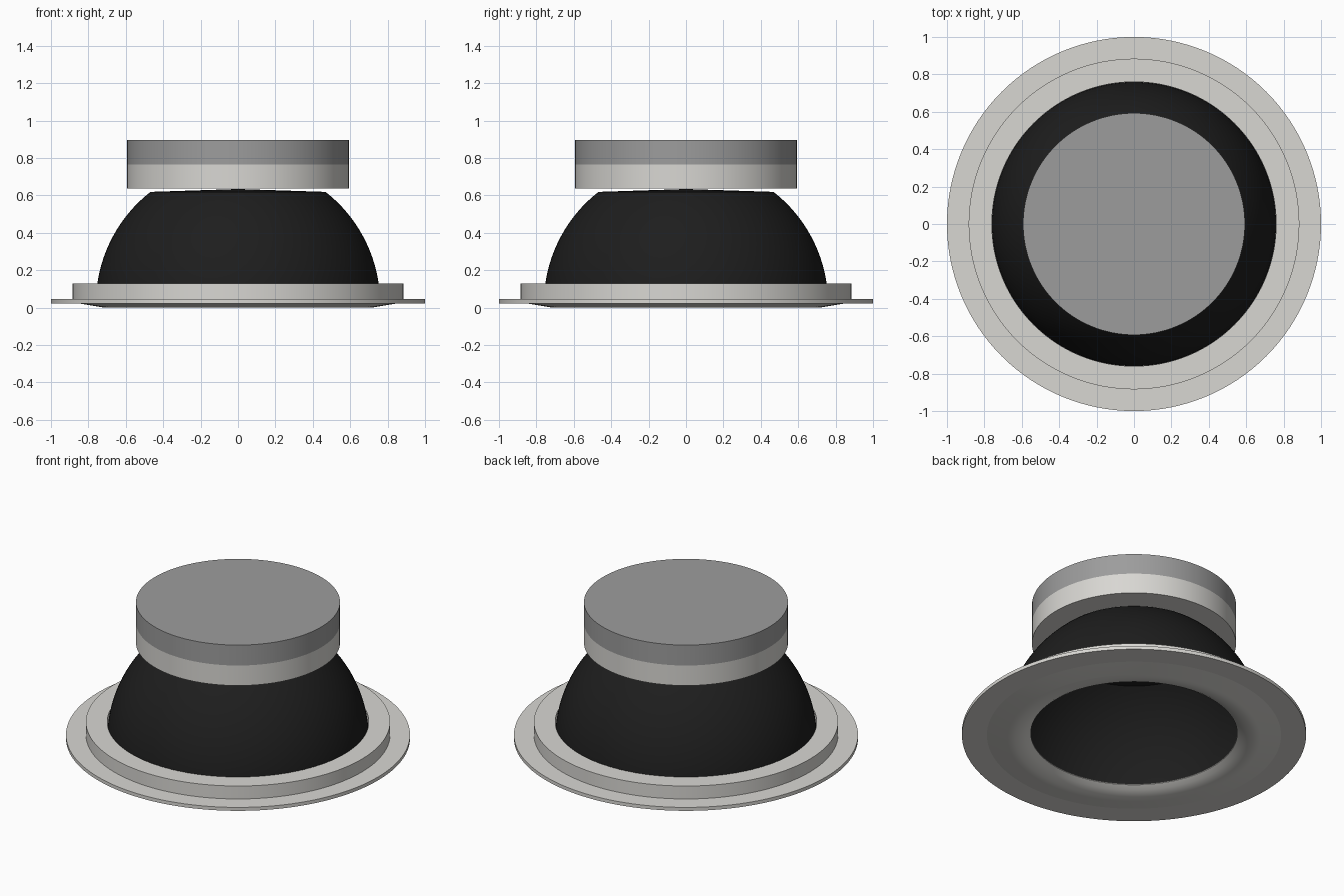
import bpy, bmesh, math

cube = bpy.data.objects.get("Cube")
if cube:
    bpy.data.objects.remove(cube, do_unlink=True)


def material(name, rgb):
    m = bpy.data.materials.new(name)
    m.use_nodes = True
    m.diffuse_color = (*rgb, 1)
    m.node_tree.nodes["Principled BSDF"].inputs["Base Color"].default_value = (*rgb, 1)
    return m


light = material("light metal", (0.69, 0.68, 0.65))
grey = material("grey metal", (0.335, 0.335, 0.335))
dark = material("dark cone", (0.0125, 0.0125, 0.0125))


def lathe(name, profile, mat, closed=False, steps=128):
    """Spin a (radius, height) profile around the z axis."""
    bm = bmesh.new()
    verts = [bm.verts.new((r, 0, z)) for r, z in profile]
    edges = [bm.edges.new(pair) for pair in zip(verts, verts[1:])]
    if closed:
        edges.append(bm.edges.new((verts[-1], verts[0])))
    bmesh.ops.spin(bm, geom=verts + edges, cent=(0, 0, 0), axis=(0, 0, 1),
                   angle=math.tau, steps=steps, use_duplicate=False)
    bmesh.ops.remove_doubles(bm, verts=bm.verts, dist=0.0001)
    bmesh.ops.recalc_face_normals(bm, faces=bm.faces)
    mesh = bpy.data.meshes.new(name)
    bm.to_mesh(mesh)
    bm.free()
    mesh.materials.append(mat)
    obj = bpy.data.objects.new(name, mesh)
    bpy.context.collection.objects.link(obj)
    bpy.ops.object.select_all(action="DESELECT")
    obj.select_set(True)
    bpy.context.view_layer.objects.active = obj
    bpy.ops.object.shade_smooth_by_angle(angle=math.radians(30))
    return obj


def drum(name, radius, low, high, mat):
    return lathe(name, [(0, low), (radius, low), (radius, high), (0, high)], mat)


# Domed body: a thin hollow shell, open below, with a flat roof under the cap
R, base, wall = 0.76, 0.02, 0.006
arc = [math.radians(a) for a in range(1, 55, 3)]
outer = [(R * math.cos(a), base + R * math.sin(a)) for a in arc]
inner = [(r - wall, z) for r, z in outer]
roof = 0.634
lathe("domed_body", [(0, roof)] + [(r, z) for r, z in reversed(inner) if z < roof]
      + outer + [(0, outer[-1][1])], dark)

# Two-tone cap
drum("cap_lower_band", 0.593, 0.636, 0.765, light)
drum("cap_upper_band", 0.593, 0.765, 0.896, grey)

# Thin mounting flange and the raised ring on it
lathe("mounting_flange", [(0.76, 0.023), (1, 0.023), (1, 0.045), (0.76, 0.045)], light, True)
lathe("raised_ring", [(0.76, 0.045), (0.884, 0.045), (0.884, 0.128), (0.76, 0.128)], light, True)

# Rolled surround on the underside, around the open mouth of the body
lathe("surround", [(0.855, 0.023), (0.735, 0.003), (0.715, 0), (0.69, 0.001), (0.66, 0.007),
                   (0.63, 0.018), (0.60, 0.036), (0.60, 0.042), (0.855, 0.042)], light, True)
